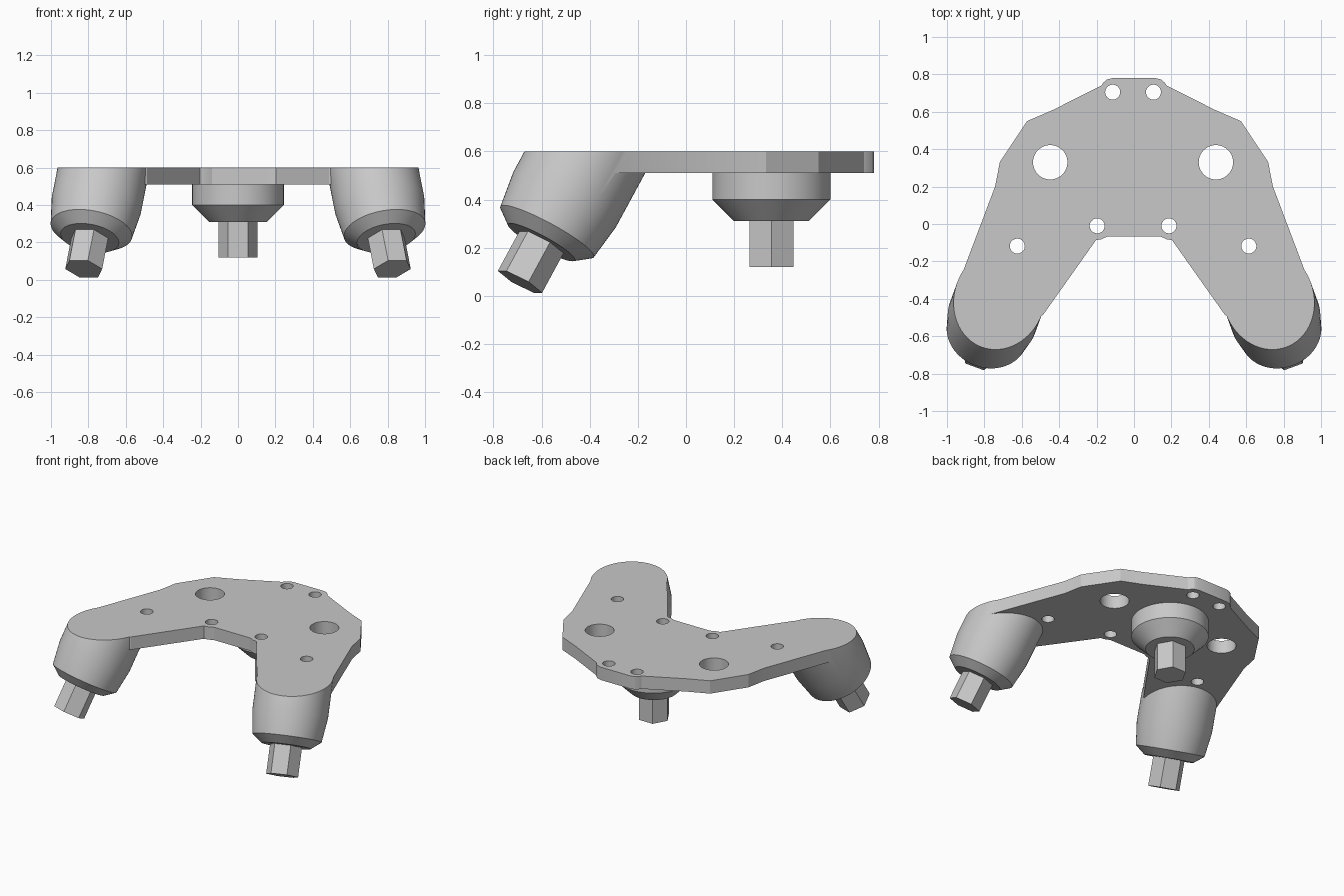
import bpy, bmesh, math
from mathutils import Matrix, Vector

if "Cube" in bpy.data.objects:
    bpy.data.objects.remove(bpy.data.objects["Cube"], do_unlink=True)

TOP, UNDER = 0.60, 0.51
TILT, SPLAY = math.radians(30), math.radians(20)

grey = bpy.data.materials.new("plain grey")
grey.use_nodes = True
grey.diffuse_color = (0.58, 0.58, 0.58, 1)
grey.node_tree.nodes["Principled BSDF"].inputs["Base Color"].default_value = grey.diffuse_color


def make_object(name, bm, matrix=Matrix()):
    bmesh.ops.recalc_face_normals(bm, faces=bm.faces)
    bm.transform(matrix)
    mesh = bpy.data.meshes.new(name)
    bm.to_mesh(mesh)
    bm.free()
    mesh.materials.append(grey)
    obj = bpy.data.objects.new(name, mesh)
    bpy.context.collection.objects.link(obj)
    return obj


def turned(name, profile, sides, matrix=Matrix()):
    """Closed solid from (radius, height) rings, listed bottom to top."""
    bm = bmesh.new()
    rings = []
    for r, z in profile:
        angles = [math.tau * i / sides for i in range(sides)]
        rings.append([bm.verts.new((r * math.cos(a), r * math.sin(a), z)) for a in angles])
    for low, high in zip(rings, rings[1:]):
        for i in range(sides):
            j = (i + 1) % sides
            bm.faces.new((low[i], low[j], high[j], high[i]))
    bm.faces.new(rings[0][::-1])
    bm.faces.new(rings[-1])
    return make_object(name, bm, matrix)


def slab(name, outline, low, high):
    bm = bmesh.new()
    face = bm.faces.new([bm.verts.new((x, y, low)) for x, y in outline])
    new = bmesh.ops.extrude_face_region(bm, geom=[face])["geom"]
    verts = [v for v in new if isinstance(v, bmesh.types.BMVert)]
    bmesh.ops.translate(bm, verts=verts, vec=(0, 0, high - low))
    return make_object(name, bm)


def boolean(target, other, operation):
    mod = target.modifiers.new(operation, 'BOOLEAN')
    mod.operation = operation
    mod.solver = 'EXACT'
    mod.object = other
    bpy.ops.object.select_all(action='DESELECT')
    bpy.context.view_layer.objects.active = target
    target.select_set(True)
    bpy.ops.object.modifier_apply(modifier=mod.name)
    bpy.data.objects.remove(other, do_unlink=True)


# Mounting plate: half outline from back to front notch, mirrored; made tall and trimmed later
half = [(0.115, 0.78), (0.145, 0.772), (0.163, 0.757), (0.175, 0.74), (0.433, 0.61),
        (0.572, 0.55), (0.717, 0.332), (0.743, 0.2), (0.95, -0.348), (0.72, -0.6),
        (0.487, -0.487), (0.203, -0.086), (0.175, -0.082), (0.14, -0.066)]
outline = half + [(-x, y) for x, y in reversed(half)]
plate = slab("mounting_plate", outline, UNDER, 0.9)

# Tilted front legs with hexagonal feet
parts = [plate]
leg_profile = [(0.158, -0.05), (0.221, 0), (0.242, 0.155), (0.242, 0.75)]
for side, label in ((1, "left"), (-1, "right")):
    frame = (Matrix.Translation((side * 0.784, -0.577, 0.266))
             @ Matrix.Rotation(side * SPLAY, 4, 'Z') @ Matrix.Rotation(-TILT, 4, 'X'))
    socket = turned(label + "_leg_socket", leg_profile, 64, frame)
    boolean(plate, socket, 'UNION')
    parts.append(turned(label + "_hex_foot", [(0.105, -0.24), (0.105, 0.05)], 6, frame))

# Trim everything level with the top
box = [(-2, -2), (2, -2), (2, 2), (-2, 2)]
boolean(plate, slab("top_trim", box, TOP, 2), 'DIFFERENCE')

# Through holes, in mirrored pairs
for x, y, r in ((0.109, 0.705, 0.04), (0.443, 0.33, 0.092),
                (0.192, -0.01, 0.04), (0.619, -0.118, 0.04)):
    for side in (1, -1):
        spot = Matrix.Translation(Vector((side * x - 0.005, y, 0)))
        drill = turned("drill", [(r, 0.45), (r, 0.7)], 40, spot)
        boolean(plate, drill, 'DIFFERENCE')

# Upright rear leg
rear = Matrix.Translation((0, 0.355, 0))
parts.append(turned("rear_leg_socket", [(0.155, 0.31), (0.245, 0.40), (0.245, 0.53)], 64, rear))
parts.append(turned("rear_hex_foot", [(0.105, 0.12), (0.105, 0.35)], 6, rear))

# Smooth round walls, keep hard edges
bpy.ops.object.select_all(action='DESELECT')
for obj in parts:
    obj.select_set(True)
bpy.context.view_layer.objects.active = plate
bpy.ops.object.shade_smooth_by_angle(angle=math.radians(20))
